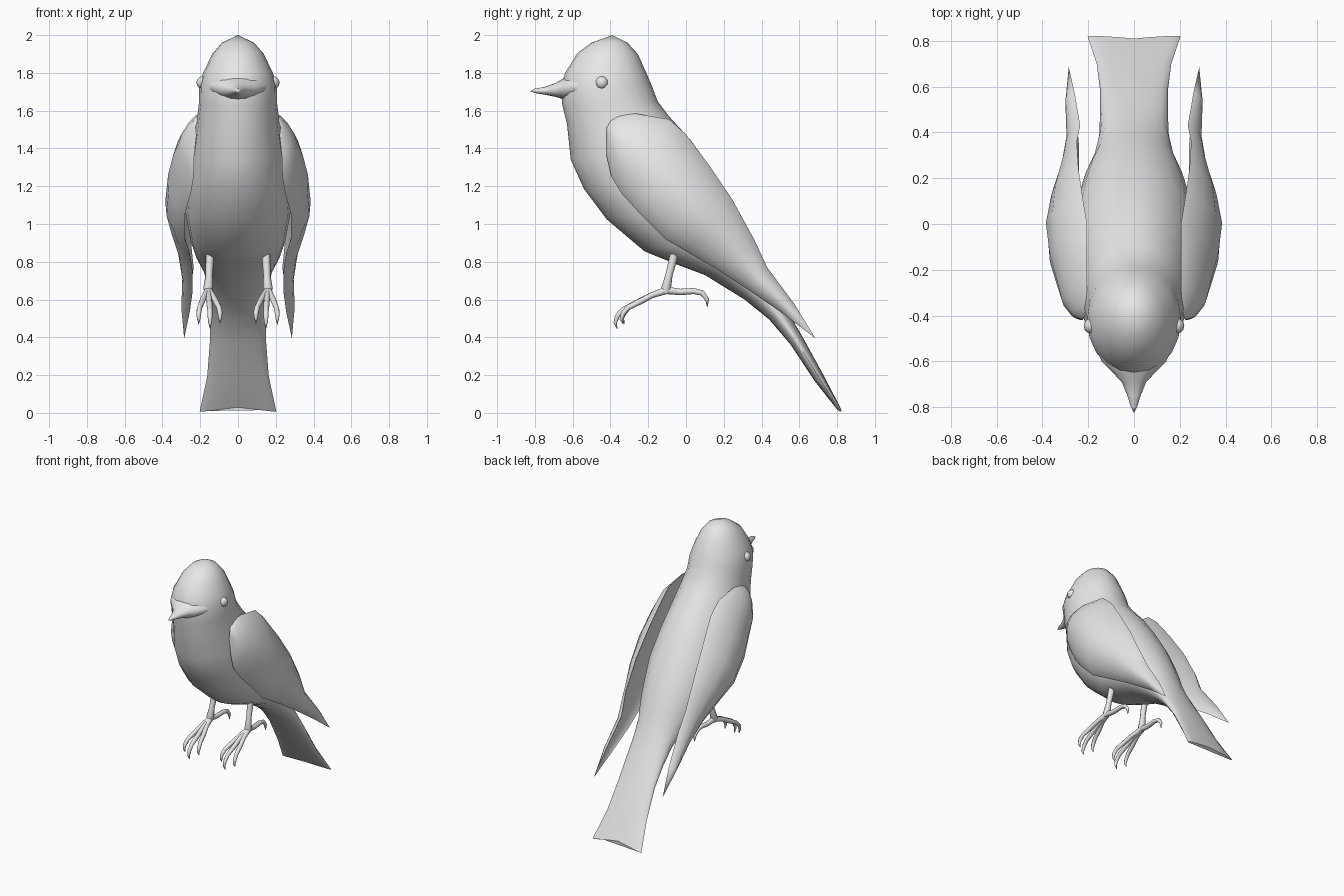
import bpy, bmesh, math
from mathutils import Vector

if "Cube" in bpy.data.objects:
    bpy.data.objects.remove(bpy.data.objects["Cube"])

grey = bpy.data.materials.new("plain_grey")
grey.diffuse_color = (0.8, 0.8, 0.8, 1)
grey.use_nodes = True
grey.node_tree.nodes["Principled BSDF"].inputs["Base Color"].default_value = grey.diffuse_color


def finish(name, bm, mirror=False, angle=55):
    bmesh.ops.recalc_face_normals(bm, faces=bm.faces)
    me = bpy.data.meshes.new(name)
    bm.to_mesh(me)
    bm.free()
    me.materials.append(grey)
    ob = bpy.data.objects.new(name, me)
    bpy.context.collection.objects.link(ob)
    bpy.ops.object.select_all(action='DESELECT')
    bpy.context.view_layer.objects.active = ob
    ob.select_set(True)
    bpy.ops.object.shade_smooth_by_angle(angle=math.radians(angle))
    if mirror:
        m = ob.modifiers.new("mirror", 'MIRROR')
        m.use_mirror_merge = False
    return ob


def loft(bm, rings):
    """Skin a list of rings; a ring of one point is a pole."""
    vs = [[bm.verts.new(p) for p in r] for r in rings]
    for a, b in zip(vs, vs[1:]):
        n = max(len(a), len(b))
        for i in range(n):
            j = (i + 1) % n
            if len(a) == 1:
                bm.faces.new((a[0], b[i], b[j]))
            elif len(b) == 1:
                bm.faces.new((a[i], b[0], a[j]))
            else:
                bm.faces.new((a[i], b[i], b[j], a[j]))
    for r in (vs[0], vs[-1]):
        if len(r) > 2:
            bm.faces.new(r)


def oval(f, b, w, notch=0, n=20):
    """Oval ring between a front point and a back point (y, z), half width w."""
    f, b = Vector((0, *f)), Vector((0, *b))
    c, h = (f + b) / 2, (b - f) / 2
    pts = []
    for i in range(n):
        a = 2 * math.pi * i / n
        p = c + h * math.cos(a)
        p.x = w * math.sin(a)
        lift = notch * (1 - abs(math.sin(a)))
        pts.append(p + Vector((0, -0.7 * lift, lift)))
    return pts


def tube(bm, path, radii, n=8):
    path = [Vector(p) for p in path]
    rings = []
    for i, (p, r) in enumerate(zip(path, radii)):
        d = (path[min(i + 1, len(path) - 1)] - path[max(i - 1, 0)]).normalized()
        u = d.cross(Vector((1, 0.1, 0))).normalized()
        v = d.cross(u)
        rings.append([p] if r == 0 else
                     [p + r * (u * math.cos(2 * math.pi * k / n) + v * math.sin(2 * math.pi * k / n))
                      for k in range(n)])
    loft(bm, rings)


# head, body and tail in one skin: front point, back point, half width
body = [
    ((-.50, 1.96), (-.31, 1.96), .085), ((-.575, 1.905), (-.255, 1.90), .135),
    ((-.64, 1.80), (-.21, 1.80), .185), ((-.66, 1.73), (-.18, 1.73), .205),
    ((-.655, 1.63), (-.15, 1.65), .207), ((-.63, 1.53), (-.09, 1.57), .218),
    ((-.61, 1.34), (.02, 1.45), .24), ((-.54, 1.185), (.13, 1.30), .265),
    ((-.42, 1.025), (.245, 1.12), .28), ((-.22, .855), (.33, .96), .25),
    ((-.06, .79), (.38, .85), .22), ((.10, .73), (.42, .76), .18),
    ((.31, .60), (.47, .66), .152), ((.44, .495), (.53, .55), .148),
    ((.555, .36), (.61, .415), .148), ((.68, .17), (.72, .215), .163),
    ((.81, .002), (.83, .012), .203),
]
bm = bmesh.new()
loft(bm, [[(0, -.39, 2.0)]] + [oval(f, b, w, .028 if i == len(body) - 1 else 0)
                              for i, (f, b, w) in enumerate(body)])
finish("body_and_tail", bm)

# beak, flaring back into the cheeks: y, middle z, half width, half height
bm = bmesh.new()
loft(bm, [oval((y, z - h), (y, z + h), w, n=14) for y, z, w, h in (
    (-.40, 1.74, .19, .05), (-.50, 1.735, .19, .06), (-.60, 1.725, .145, .065),
    (-.65, 1.715, .095, .055), (-.69, 1.71, .055, .037), (-.75, 1.705, .03, .02),
    (-.80, 1.705, .014, .012))] + [[(0, -.825, 1.703)]])
finish("beak", bm)

# eyes
bm = bmesh.new()
bmesh.ops.create_uvsphere(bm, u_segments=12, v_segments=8, radius=.034)
bmesh.ops.translate(bm, verts=bm.verts, vec=(.186, -.445, 1.748))
finish("eye", bm, True)

# folded wings: upper point, lower point (y, z), then x of upper edge, lower edge, crown
wing = [
    ((-.40, 1.545), (-.42, 1.47), .215, .22, .24),
    ((-.36, 1.572), (-.42, 1.36), .21, .232, .275),
    ((-.27, 1.585), (-.395, 1.25), .205, .235, .315),
    ((-.09, 1.555), (-.34, 1.16), .205, .25, .345),
    ((0, 1.475), (-.24, 1.05), .205, .282, .37),
    ((.12, 1.315), (-.11, .92), .225, .28, .385),
    ((.245, 1.13), (.02, .845), .243, .255, .36),
    ((.36, .92), (.18, .75), .25, .24, .315),
    ((.43, .77), (.34, .645), .235, .24, .295),
    ((.575, .575), (.50, .535), .26, .255, .30),
]


def wing_ring(u, l, xu, xl, crown, n=8):
    bulge = crown - (xu + xl) / 2

    def point(t, k):
        x = xu + (xl - xu) * t + bulge * k * math.sin(math.pi * t) ** .75
        return (x, u[0] + (l[0] - u[0]) * t, u[1] + (l[1] - u[1]) * t)
    outer = [point((1 - math.cos(math.pi * i / n)) / 2, 1) for i in range(n + 1)]
    inner = [point((1 - math.cos(math.pi * i / n)) / 2, .3) for i in range(n - 1, 0, -1)]
    return outer + inner


bm = bmesh.new()
loft(bm, [[(.225, -.42, 1.51)]] + [wing_ring(*s) for s in wing] + [[(.285, .685, .395)]])
finish("wing", bm, True, 70)

# legs
bm = bmesh.new()
tube(bm, [(.148, -.05, .90), (.148, -.062, .84), (.153, -.09, .73), (.158, -.105, .66), (.158, -.11, .63)],
     [.026, .023, .019, .026, .018])
finish("leg", bm, True)

# three front toes and one back toe, each ending in a hooked claw
bm = bmesh.new()
for x1, reach in ((.095, .86), (.148, 1), (.208, .88)):
    def along(t, y, z):
        return (.158 + (x1 - .158) * t, -.10 + y * reach, .65 + z * reach)
    tube(bm, [along(0, 0, 0), along(.35, -.09, -.03), along(.65, -.165, -.07), along(.9, -.235, -.105),
              along(1, -.265, -.14), along(1, -.275, -.175), along(1, -.262, -.21)],
         [.02, .015, .016, .014, .013, .009, 0])
tube(bm, [(.158, -.11, .65), (.155, -.03, .64), (.152, .04, .645), (.15, .085, .635),
          (.15, .112, .60), (.15, .113, .555)],
     [.02, .017, .016, .015, .011, 0])
finish("toes", bm, True)
